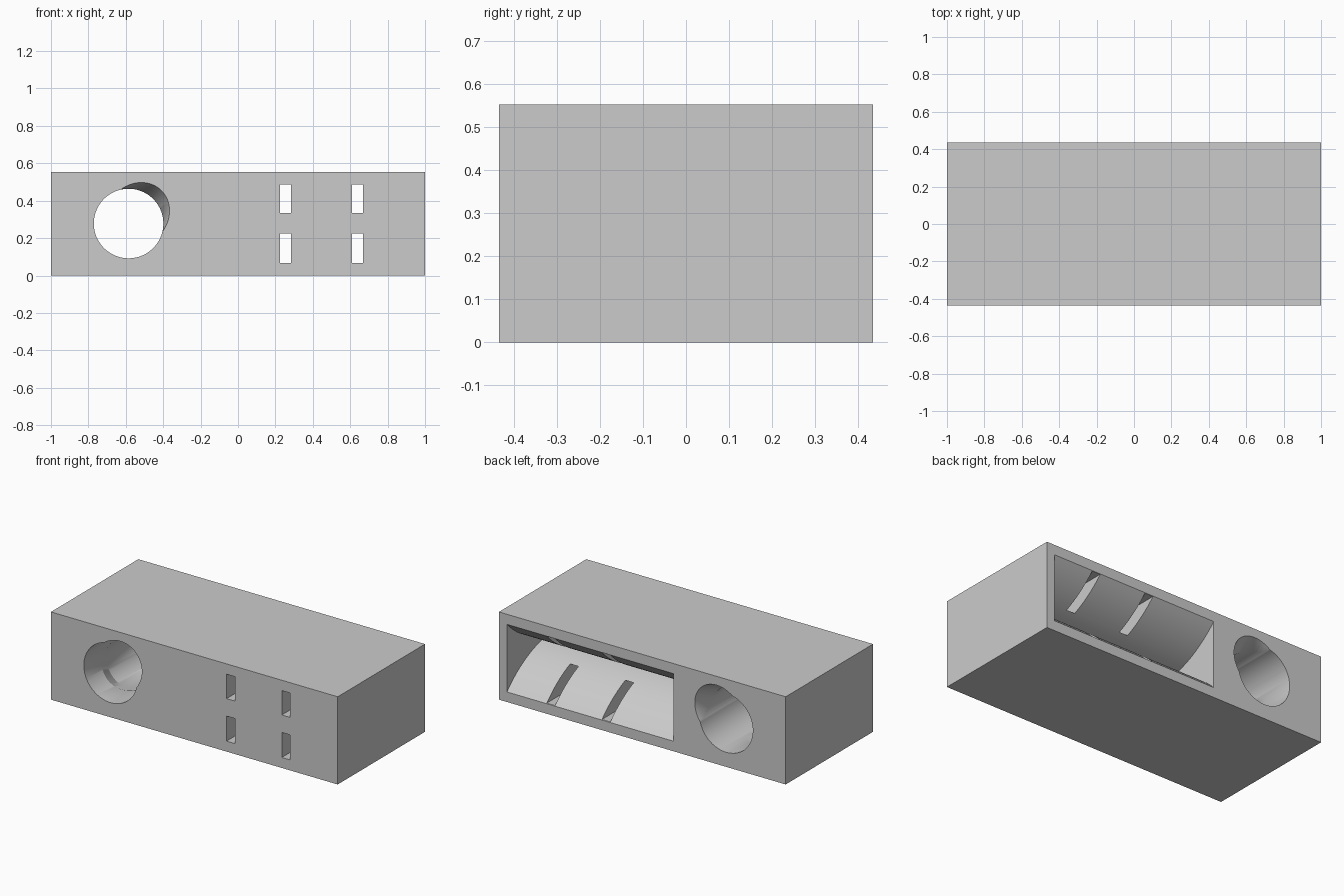
import bpy
import bmesh
import math

W, D, H = 2.0, 0.87, 0.553
BACK, MID = D / 2, H / 2

cube = bpy.data.objects.get("Cube")
if cube:
    bpy.data.objects.remove(cube, do_unlink=True)

grey = bpy.data.materials.new("plain grey")
grey.use_nodes = True
grey.diffuse_color = (0.6, 0.6, 0.6, 1)
grey.node_tree.nodes["Principled BSDF"].inputs["Base Color"].default_value = (0.6, 0.6, 0.6, 1)


def loft(name, rings):
    """Closed solid through matching rings of points."""
    bm = bmesh.new()
    loops = [[bm.verts.new(p) for p in ring] for ring in rings]
    n = len(loops[0])
    for a, b in zip(loops, loops[1:]):
        for i in range(n):
            j = (i + 1) % n
            bm.faces.new((a[i], a[j], b[j], b[i]))
    bm.faces.new(loops[0][::-1])
    bm.faces.new(loops[-1])
    bmesh.ops.recalc_face_normals(bm, faces=bm.faces)
    mesh = bpy.data.meshes.new(name)
    bm.to_mesh(mesh)
    bm.free()
    mesh.materials.append(grey)
    ob = bpy.data.objects.new(name, mesh)
    bpy.context.collection.objects.link(ob)
    return ob


def box(name, x0, x1, y0, y1, z0, z1):
    return loft(name, [[(x, y0, z0), (x, y1, z0), (x, y1, z1), (x, y0, z1)]
                       for x in (x0, x1)])


def oval(y, cx, cz, along, across, n=64):
    """Ring in the xz plane, stretched along the rising diagonal."""
    pts = []
    for i in range(n):
        t = 2 * math.pi * (i + 0.5) / n
        u, v = along * math.cos(t), across * math.sin(t)
        pts.append((cx + (u - v) * math.sqrt(0.5), y, cz + (u + v) * math.sqrt(0.5)))
    return pts


block = box("holder_block", -W / 2, W / 2, -BACK, BACK, 0, H)
cutters = []

# Straight round bore
hole_x, hole_z = -0.585, 0.278
cutters.append(loft("bore_cutter", [oval(y, hole_x, hole_z, 0.186, 0.186)
                                    for y in (-0.5, 0.5)]))

# Bent channel that flares the bore at both mouths
rings = []
for y, shift in ((-0.455, 0.08), (-0.165, -0.065), (0.165, -0.065), (0.455, 0.08)):
    s = shift * math.sqrt(0.5)
    rings.append(oval(y, hole_x + s, hole_z + s, 0.179, 0.16))
cutters.append(loft("channel_cutter", rings))

# Rear pocket narrowing inward between two rounded lips
half, depth = 0.213, 0.5
radius = (depth ** 2 + half ** 2) / (2 * half)
lower = [(BACK + 0.05, MID - half)]
for i in range(25):
    d = depth * 0.98 * i / 24
    lower.append((BACK - d, MID - radius + math.sqrt(radius ** 2 - (depth - d) ** 2)))
profile = lower + [(y, H - z) for y, z in reversed(lower)]
cutters.append(loft("pocket_cutter", [[(x, y, z) for y, z in profile]
                                      for x in (-0.217, 0.944)]))

# Strap slots from front to back
for x in (0.225, 0.61):
    for z0, z1 in ((0.066, 0.224), (0.334, 0.488)):
        cutters.append(box("slot_cutter", x, x + 0.058, -0.5, 0.47, z0, z1))

for c in cutters:
    c.hide_render = True
    mod = block.modifiers.new(c.name, "BOOLEAN")
    mod.operation = "DIFFERENCE"
    mod.solver = "EXACT"
    mod.object = c

# Bake the cuts and drop the cutters
bpy.context.view_layer.update()
graph = bpy.context.evaluated_depsgraph_get()
result = bpy.data.meshes.new_from_object(block.evaluated_get(graph))
block.modifiers.clear()
block.data = result
for c in cutters:
    bpy.data.objects.remove(c, do_unlink=True)

bpy.ops.object.select_all(action="DESELECT")
block.select_set(True)
bpy.context.view_layer.objects.active = block
bpy.ops.object.shade_smooth_by_angle(angle=math.radians(25))
